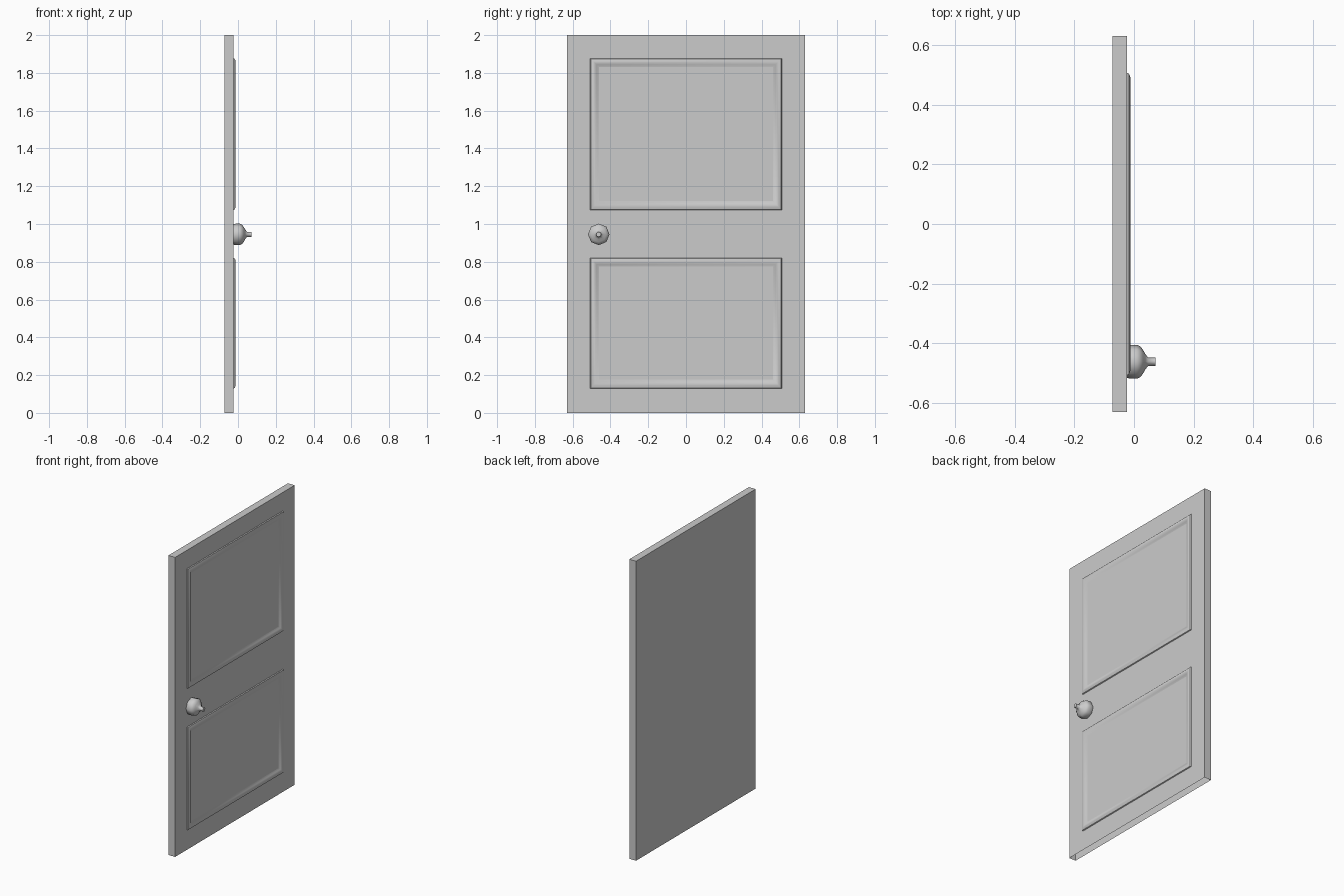
import bpy, bmesh, math

if "Cube" in bpy.data.objects:
    bpy.data.objects.remove(bpy.data.objects["Cube"])

FACE, BACK = -0.023, -0.0725   # x of the panelled face and of the plain back


def make(name, bm, smooth=None):
    bmesh.ops.recalc_face_normals(bm, faces=bm.faces)
    mesh = bpy.data.meshes.new(name)
    bm.to_mesh(mesh)
    bm.free()
    ob = bpy.data.objects.new(name, mesh)
    bpy.context.collection.objects.link(ob)
    if smooth:
        bpy.ops.object.select_all(action='DESELECT')
        bpy.context.view_layer.objects.active = ob
        ob.select_set(True)
        bpy.ops.object.shade_smooth_by_angle(angle=math.radians(smooth))
    return ob


def bridge(bm, a, b):
    n = len(a)
    for i in range(n):
        j = (i + 1) % n
        bm.faces.new((a[i], a[j], b[j], b[i]))


# door slab: a shell that is open underneath
bm = bmesh.new()
bmesh.ops.create_cube(bm, size=1)
for v in bm.verts:
    v.co.x = FACE if v.co.x > 0 else BACK
    v.co.y *= 1.262
    v.co.z = 2 if v.co.z > 0 else 0
bottom = [f for f in bm.faces if all(v.co.z < 0.01 for v in f.verts)]
bmesh.ops.delete(bm, geom=bottom, context='FACES_ONLY')
make("door_slab", bm)

# raised moulding frames: (inset from outer edge, height above the face)
MOULDING = [(0, 0), (0.003, 0.006), (0.015, 0.011), (0.026, 0.009),
            (0.034, 0.004), (0.046, 0)]


def moulding(name, z0, z1, half=0.507):
    bm = bmesh.new()
    rings = []
    for inset, h in MOULDING:
        y, lo, hi = half - inset, z0 + inset, z1 - inset
        rings.append([bm.verts.new((FACE + h, py, pz)) for py, pz in
                      ((-y, lo), (y, lo), (y, hi), (-y, hi))])
    for a, b in zip(rings, rings[1:]):
        bridge(bm, a, b)
    ob = make(name, bm, 40)
    # open strip: make sure it faces outwards
    if sum(p.normal.x for p in ob.data.polygons) < 0:
        ob.data.flip_normals()


moulding("upper_panel_moulding", 1.075, 1.877)
moulding("lower_panel_moulding", 0.13, 0.82)

# eight-sided door knob turned around x: (x, radius)
KNOB = [(FACE, 0.054), (-0.012, 0.057), (0.010, 0.057), (0.022, 0.051),
        (0.030, 0.040), (0.038, 0.026), (0.047, 0.014), (0.0725, 0.0135)]
bm = bmesh.new()
rings = []
for x, r in KNOB:
    rings.append([bm.verts.new((x, -0.462 + r * math.cos(i * math.pi / 4),
                                0.945 + r * math.sin(i * math.pi / 4)))
                  for i in range(8)])
for a, b in zip(rings, rings[1:]):
    bridge(bm, a, b)
bm.faces.new(rings[0])
bm.faces.new(rings[-1])
make("door_knob", bm, 50)
